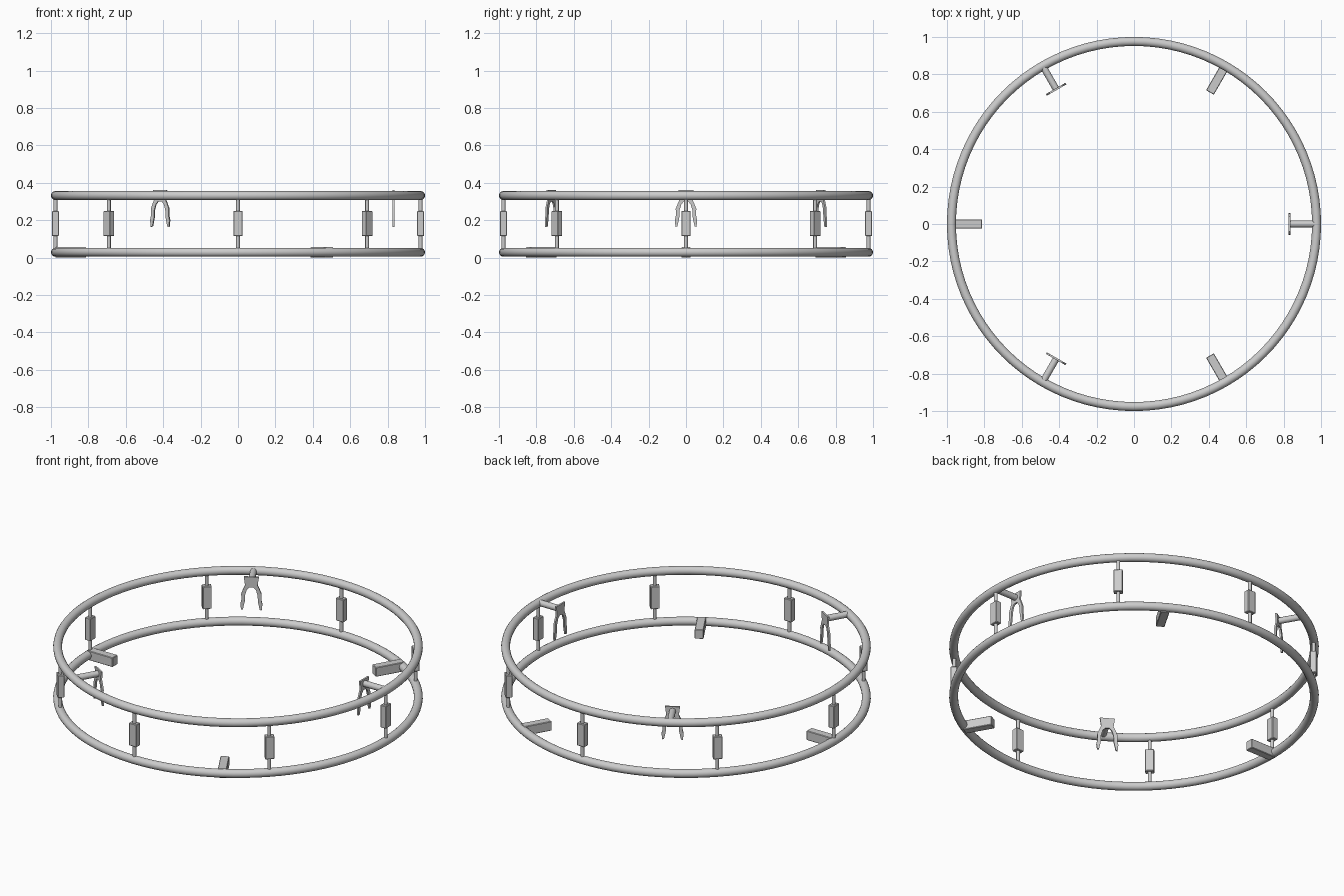
import bpy, bmesh
from math import pi, radians
from mathutils import Matrix

if "Cube" in bpy.data.objects:
    bpy.data.objects.remove(bpy.data.objects["Cube"])

R, TUBE = 0.976, 0.024
Z_LOW, Z_TOP = 0.029, 0.332


def smooth(ob):
    bpy.ops.object.select_all(action='DESELECT')
    ob.select_set(True)
    bpy.context.view_layer.objects.active = ob
    bpy.ops.object.shade_smooth_by_angle(angle=radians(35))


def finish(bm, name, degrees=0):
    # Turn a part built along +x to its place around the ring
    bm.transform(Matrix.Rotation(radians(degrees), 4, 'Z'))
    bmesh.ops.recalc_face_normals(bm, faces=bm.faces)
    me = bpy.data.meshes.new(name)
    bm.to_mesh(me)
    bm.free()
    ob = bpy.data.objects.new(name, me)
    bpy.context.collection.objects.link(ob)
    smooth(ob)
    return ob


def add_box(bm, lo, hi):
    size = [b - a for a, b in zip(lo, hi)]
    mid = [(a + b) / 2 for a, b in zip(lo, hi)]
    bmesh.ops.create_cube(bm, size=1, matrix=Matrix.Translation(mid) @ Matrix.Diagonal((*size, 1)))
    bmesh.ops.bevel(bm, geom=bm.edges[:], offset=0.003, segments=1, affect='EDGES')


def add_rod(bm, mid, radius, length, rot=Matrix.Identity(4)):
    bmesh.ops.create_cone(bm, cap_ends=True, segments=16, radius1=radius, radius2=radius,
                          depth=length, matrix=Matrix.Translation(mid) @ rot)


# Two tube rings
for name, z in (("lower_ring", Z_LOW), ("upper_ring", Z_TOP)):
    bpy.ops.mesh.primitive_torus_add(location=(0, 0, z), major_radius=R, minor_radius=TUBE,
                                     major_segments=96, minor_segments=16)
    bpy.context.object.name = name
    smooth(bpy.context.object)

# Eight posts, each with a block sleeve
for i in range(8):
    bm = bmesh.new()
    add_box(bm, (R - 0.018, -0.025, 0.115), (R + 0.018, 0.025, 0.25))
    add_rod(bm, (R, 0, (Z_LOW + Z_TOP) / 2), 0.01, Z_TOP - Z_LOW)
    finish(bm, "post", 45 * i)

# Three stop blocks on the lower ring
for a in (60, 180, 300):
    bm = bmesh.new()
    add_box(bm, (0.812, -0.024, 0.0), (R, 0.024, 0.056))
    finish(bm, "stop_block", a)

# Three arms with forked claws on the upper ring
half = [(0.041, 0.362), (0.034, 0.312), (0.043, 0.292), (0.055, 0.262), (0.054, 0.225),
        (0.060, 0.200), (0.056, 0.165), (0.046, 0.167), (0.036, 0.215), (0.034, 0.255),
        (0.025, 0.285), (0.012, 0.300)]
outline = half + [(-y, z) for y, z in reversed(half)]
for a in (0, 120, 240):
    bm = bmesh.new()
    add_rod(bm, ((0.832 + R) / 2, 0, 0.335), 0.018, R - 0.832, Matrix.Rotation(pi / 2, 4, 'Y'))
    finish(bm, "claw_arm", a)

    bm = bmesh.new()
    face = bm.faces.new([bm.verts.new((0.827, y, z)) for y, z in outline])
    ext = bmesh.ops.extrude_face_region(bm, geom=[face])
    moved = [v for v in ext["geom"] if isinstance(v, bmesh.types.BMVert)]
    bmesh.ops.translate(bm, verts=moved, vec=(0.010, 0, 0))
    finish(bm, "claw", a)
